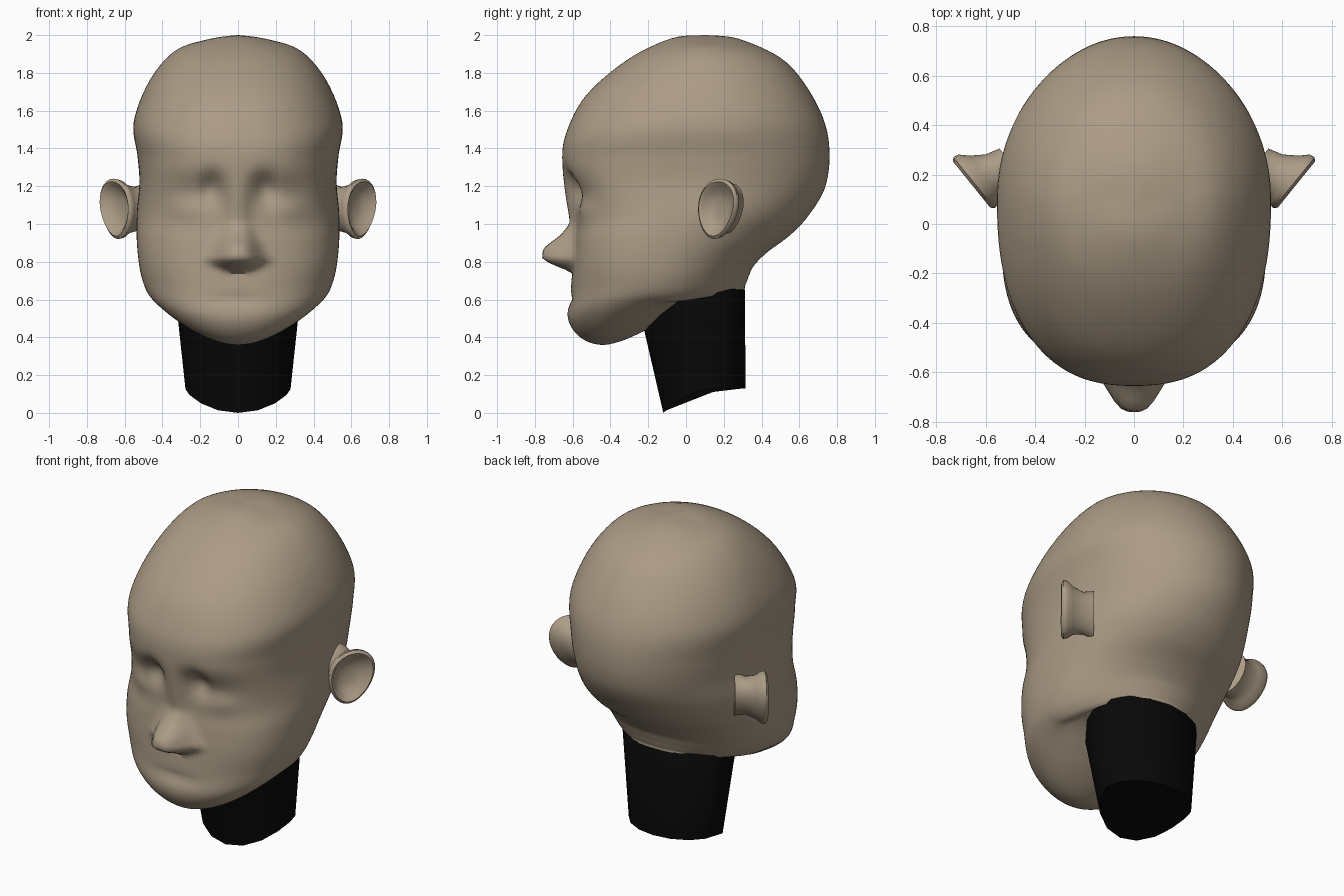
import bpy, bmesh, math
from math import sin, cos, exp, pi

if "Cube" in bpy.data.objects:
    bpy.data.objects.remove(bpy.data.objects["Cube"], do_unlink=True)


def material(name, rgb):
    mat = bpy.data.materials.new(name)
    mat.use_nodes = True
    mat.diffuse_color = (*rgb, 1)
    mat.node_tree.nodes["Principled BSDF"].inputs["Base Color"].default_value = (*rgb, 1)
    return mat


def loft(name, rings, mat, angle=60):
    """Skin a list of equally long point rings and cap both ends."""
    bm = bmesh.new()
    loops = [[bm.verts.new(p) for p in ring] for ring in rings]
    for a, b in zip(loops, loops[1:]):
        for i in range(len(a)):
            j = (i + 1) % len(a)
            bm.faces.new((a[i], a[j], b[j], b[i]))
    bm.faces.new(loops[0])
    bm.faces.new(loops[-1])
    bmesh.ops.recalc_face_normals(bm, faces=bm.faces)
    mesh = bpy.data.meshes.new(name)
    bm.to_mesh(mesh)
    bm.free()
    mesh.materials.append(mat)
    obj = bpy.data.objects.new(name, mesh)
    bpy.context.collection.objects.link(obj)
    bpy.ops.object.select_all(action="DESELECT")
    obj.select_set(True)
    bpy.context.view_layer.objects.active = obj
    bpy.ops.object.shade_smooth_by_angle(angle=math.radians(angle))
    return obj


def section(row, count):
    """Saddle-shaped cross-section through a front, a side and a back point."""
    yf, zf, ym, zm, yb, zb, w, power = row
    points = []
    for i in range(count):
        c, s = cos(2 * pi * i / count), sin(2 * pi * i / count)
        p = power if s < 0 else 2
        r = (abs(c) ** p + abs(s) ** p) ** (-1 / p)
        c, s = c * r, s * r
        y, z = (yf, zf) if s < 0 else (yb, zb)
        points.append((w * c, ym + (y - ym) * abs(s), zm + (z - zm) * abs(s) ** 1.5))
    return points


def smooth_rows(rows, steps):
    """Catmull-Rom interpolation between the key sections."""
    result = []
    for k in range(len(rows) - 1):
        quad = list(zip(rows[max(k - 1, 0)], rows[k], rows[k + 1],
                        rows[min(k + 2, len(rows) - 1)]))
        for n in range(steps):
            t = n / steps
            result.append([b + t / 2 * (c - a + t * (2 * a - 5 * b + 4 * c - d
                           + t * (3 * (b - c) + d - a))) for a, b, c, d in quad])
    return result + [rows[-1]]


def lookup(table, z):
    """Linear interpolation in a table of descending heights."""
    for (z0, *a), (z1, *b) in zip(table, table[1:]):
        if z1 <= z <= z0:
            t = (z0 - z) / (z0 - z1)
            return [p + (q - p) * t for p, q in zip(a, b)]
    return [0, 1]


def bump(x, z, cx, cz, rx, rz):
    return exp(-((x - cx) / rx) ** 2 - ((z - cz) / rz) ** 2)


# height, projection and half width of the nose
NOSE = [(1.3, 0, .05), (1.1, .03, .055), (1, .035, .065), (.94, .08, .08),
        (.87, .165, .1), (.82, .165, .12), (.795, .13, .115), (.77, .07, .085),
        (.745, 0, .06)]


def sculpt(point):
    """Shape the nose, eye sockets, eyelids and chin on the front of the head."""
    x, y, z = point
    if y > -.2:
        return point
    ax = abs(x)
    depth, width = lookup(NOSE, z)
    y -= depth * exp(-(ax / width) ** 3)
    y += .06 * bump(ax, z, .14, 1.19, .06, .08)
    y += .035 * bump(ax, z, .25, 1.15, .14, .1)
    y -= .02 * bump(ax, z, .27, 1.08, .09, .06)
    y += .015 * bump(ax, z, 0, .6, .15, .03)
    return x, y, z


skin = material("skin", (.41, .33, .238))
black = material("black", (.0025, .0025, .0025))

# head: front y z, side y z, back y z, half width, front squareness
HEAD = [
    (.09, 2, .1, 2, .11, 2, .005, 2),
    (-.08, 1.982, .1, 1.975, .28, 1.98, .17, 2),
    (-.31, 1.87, .1, 1.915, .5, 1.88, .335, 2.1),
    (-.53, 1.68, .1, 1.76, .63, 1.74, .468, 2.2),
    (-.635, 1.48, .1, 1.54, .73, 1.55, .552, 2.4),
    (-.655, 1.33, .1, 1.36, .76, 1.37, .532, 2.5),
    (-.63, 1.2, .08, 1.22, .735, 1.19, .522, 2.6),
    (-.585, 1.03, .05, 1.07, .645, 1.04, .535, 2.6),
    (-.59, .9, -.05, .94, .55, .94, .537, 2.6),
    (-.6, .78, -.12, .81, .43, .85, .527, 2.5),
    (-.61, .65, -.15, .71, .36, .78, .508, 2.3),
    (-.625, .5, -.17, .63, .335, .73, .475, 2.1),
    (-.56, .4, -.14, .59, .32, .69, .425, 2),
    (-.45, .36, -.06, .59, .312, .67, .375, 1.9),
    (-.33, .385, .03, .61, .31, .655, .34, 1.9),
    (-.21, .44, .08, .64, .3, .65, .315, 2)]
loft("head", [[sculpt(p) for p in section(row, 128)] for row in smooth_rows(HEAD, 6)], skin)

# neck, tucked into the head and cut off on a slant
NECK = [(-.19, .5, .08, .7, .28, .7, .29, 2),
        (-.222, .44, .08, .645, .312, .65, .334, 2),
        (-.12, 0, .1, .125, .315, .13, .278, 2)]
loft("neck", [section(row, 16) for row in NECK], black, 40)

# ears: cupped dishes turned outward; scale, offset along the dish axis, slide
EAR = [(.85, -.16, -.07), (.72, -.1, -.035), (.82, -.045, -.01), (.97, -.015, 0), (1, .008, 0),
       (.9, .02, 0), (.78, .008, 0), (.6, -.018, -.01), (.3, -.03, -.015), (.02, -.032, -.02)]
turn = math.radians(51)
rings = []
for scale, offset, slide in EAR:
    ring = []
    for i in range(32):
        v = sin(2 * pi * i / 32)
        u = .13 * scale * cos(2 * pi * i / 32) * (1 + .15 * v) + .02 * v * scale + slide
        ring.append((.64 + u * cos(turn) + offset * sin(turn),
                     .17 + u * sin(turn) - offset * cos(turn),
                     1.08 + .16 * scale * v))
    rings.append(ring)
ears = loft("ears", rings, skin)
mirror = ears.modifiers.new("mirror", "MIRROR")
mirror.use_axis[0] = True
